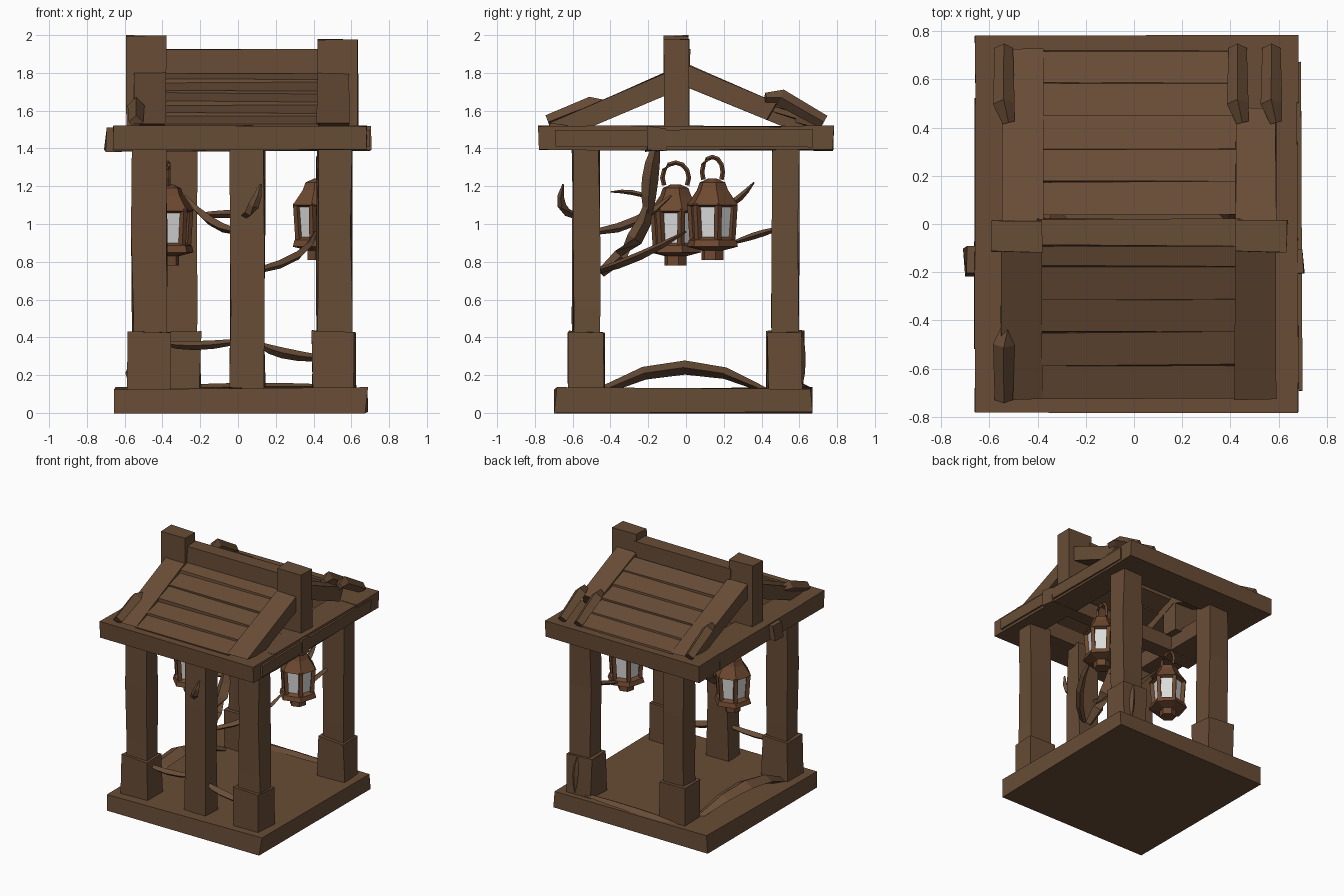
import bpy, bmesh, math, random
from mathutils import Vector

if "Cube" in bpy.data.objects:
    bpy.data.objects.remove(bpy.data.objects["Cube"])

random.seed(4)


def material(name, rgb):
    m = bpy.data.materials.new(name)
    m.diffuse_color = (*rgb, 1)
    m.use_nodes = True
    m.node_tree.nodes["Principled BSDF"].inputs["Base Color"].default_value = m.diffuse_color
    return m


WOOD = material("brown wood", (0.138, 0.073, 0.037))
COPPER = material("copper brown", (0.155, 0.066, 0.030))
GLASS = material("pale glass", (0.70, 0.71, 0.70))


def skin(name, rings, mat=WOOD, jitter=0.0):
    """Join rings of points into a closed, slightly uneven solid."""
    bm = bmesh.new()
    vs = [[bm.verts.new(p) for p in r] for r in rings]
    n = len(rings[0])
    for a, b in zip(vs, vs[1:]):
        for i in range(n):
            j = (i + 1) % n
            bm.faces.new((a[i], a[j], b[j], b[i]))
    bm.faces.new(vs[0])
    bm.faces.new(vs[-1])
    for v in bm.verts:
        v.co += Vector([random.uniform(-jitter, jitter) for _ in range(3)])
    bmesh.ops.recalc_face_normals(bm, faces=bm.faces)
    me = bpy.data.meshes.new(name)
    bm.to_mesh(me)
    bm.free()
    me.materials.append(mat)
    ob = bpy.data.objects.new(name, me)
    bpy.context.collection.objects.link(ob)


def box(name, x0, x1, y0, y1, z0, z1, jitter=0.004, cuts=1):
    heights = [z0 + (z1 - z0) * i / cuts for i in range(cuts + 1)]
    skin(name, [[(x0, y0, h), (x1, y0, h), (x1, y1, h), (x0, y1, h)] for h in heights], WOOD, jitter)


def prism(name, x0, x1, profile):
    skin(name, [[(x, y, z) for y, z in profile] for x in (x0, x1)], WOOD, 0.005)


def tube(name, pts, radii, mat=WOOD, flat=1.0):
    """Four-sided tube through the points."""
    rings = []
    for i, p in enumerate(pts):
        d = (pts[min(i + 1, len(pts) - 1)] - pts[max(i - 1, 0)]).normalized()
        u = d.cross(Vector((0, 0, 1)) if abs(d.z) < 0.8 else Vector((0, 1, 0))).normalized()
        w = d.cross(u) * flat
        rings.append([p + radii[i] * q for q in (u, w, -u, -w)])
    skin(name, rings, mat)


def vine(name, a, b, c, r, tip=0.2, flat=0.8):
    """Branch curving from a towards b to c, thickest near its middle."""
    a, b, c = Vector(a), Vector(b), Vector(c)
    ts = [i / 4 for i in range(5)]
    tube(name, [a * (1 - t) ** 2 + b * 2 * t * (1 - t) + c * t * t for t in ts],
         [r * (0.6 + (tip - 0.6) * t + 2 * t * (1 - t)) for t in ts], flat=flat)


def lathe(name, c, prof, mat):
    angles = [math.pi * (k + .25) / 3 for k in range(6)]
    skin(name, [[c + Vector((r * math.cos(a), r * math.sin(a), z)) for a in angles]
                for r, z in prof], mat)


# floor slab
box("floor", -.65, .68, -.69, .665, 0, .13, .01)

# posts and their footings
for name, x, y in (("front_left", -.56, -.60), ("front_middle", -.04, -.60), ("front_right", .42, -.60),
                   ("back_left", -.40, .455), ("back_right", .42, .455)):
    box(name + "_post", x, x + .18, y, y + .14, .13, 1.40, .007, 3)
    if name != "front_middle":
        box(name + "_footing", x - .023, x + .2, y - .025, y + .165, .12, .43, .008)

# beam frame under the roof, with a tie beam across
for name, s in (("front", -1), ("back", 1)):
    box(name + "_beam", -.66, .68, s * .78, s * .50, 1.39, 1.52)
for name, s in (("left", -1), ("right", 1)):
    box(name + "_beam", .01 + s * .67, .01 + s * .45, -.52, .52, 1.392, 1.518)
box("tie_beam", -.70, .70, -.21, -.10, 1.385, 1.515, .01)
box("right_beam_splinter", .67, .695, -.69, .67, 1.41, 1.50)

# king posts and ridge
box("left_king_post", -.59, -.38, -.115, .015, 1.50, 1.997)
box("right_king_post", .42, .635, -.115, .015, 1.50, 1.978)
box("ridge_beam", -.40, .44, -.09, .02, 1.80, 1.925)

for side, s in (("front", -1), ("back", 1)):
    # rafters with splintered feet; the back right one is broken short
    for lr, x in (("left", -.55), ("right", .42)):
        end, foot = .73, .52
        if (side, lr) == ("back", "right"):
            end, foot = .48, .43
        prism(f"{side}_{lr}_rafter", x, x + .17, [(0, 1.85), (s * end, 1.85 - .438 * end),
                                                  (s * foot, 1.73 - .423 * foot), (0, 1.73)])
        for k in ((0, 1) if end < .5 else (0,) if lr == "left" else ()):
            px = x + .01 + .14 * k
            top = 1.67 if s > 0 else 1.63
            tube(f"{side}_{lr}_splinter_{k}", [Vector((px + .02, s * .42, top)), Vector((px, s * .5, top)),
                                               Vector((px, s * .73, 1.54))], [.025, .045, .038])
    # overlapping roof boards
    for i in range(5):
        a, b = .04 + .136 * i, .176 + .136 * i
        za, zb = 1.825 - .43 * a, 1.84 - .43 * b
        prism(f"{side}_roof_board_{i}", -.39, .43,
              [(s * a, za), (s * b, zb), (s * b, zb - .035), (s * a, za - .035)])

# hanging lanterns
for name, c, size in (("left_lantern", Vector((-.37, -.055, 0)), .07),
                      ("right_lantern", Vector((.425, .14, .03)), .055)):
    lathe(name + "_tray", c, [(.06, .78), (.06, .83), (.14, .85), (.13, .885), (.10, .90)], COPPER)
    lathe(name + "_glass", c, [(.098, .89), (.112, 1.07)], GLASS)
    for k in range(6):
        a = math.pi * (k + .25) / 3
        out = Vector((math.cos(a), math.sin(a), 0))
        tube(f"{name}_bar_{k}", [c + out * .105 + Vector((0, 0, .88)),
                                 c + out * .118 + Vector((0, 0, 1.08))], [.02, .02], COPPER)
    lathe(name + "_cap", c, [(.10, 1.055), (.14, 1.07), (.085, 1.15), (.07, 1.19), (.025, 1.21)], COPPER)
    loop = [c + Vector((0, -size * math.cos(a), 1.245 + .08 * math.sin(a)))
            for a in [math.pi * (k - 1) / 6 for k in range(9)]]
    tube(name + "_handle", loop, [.012] * 9, COPPER)

# vines and branches
vine("hanging_vine_top", (.05, -.16, 1.40), (.05, -.2, 1.25), (.04, -.20, 1.05), .05, .6)
vine("hanging_vine_end", (.04, -.20, 1.1), (.04, -.22, .92), (.06, -.45, .74), .05, .6)
vine("right_branch", (.09, -.47, .75), (.38, -.25, .81), (.41, .0, .96), .032)
vine("left_branch", (-.01, -.47, .96), (-.15, -.25, .98), (-.28, -.08, 1.15), .035)
vine("left_twig", (-.20, -.20, 1.05), (-.05, -.22, 1.05), (.04, -.20, 1.06), .022, .8)
vine("front_twig", (.03, -.58, 1.04), (.09, -.70, 1.07), (.12, -.65, 1.21), .032)
vine("vine_twig", (.04, -.20, 1.14), (.03, -.28, 1.18), (.03, -.40, 1.17), .018)
vine("back_branch", (.45, .47, .97), (.43, .36, .94), (.42, .22, .89), .025)
vine("lantern_twig", (.43, .22, 1.10), (.43, .28, 1.12), (.43, .36, 1.22), .025)
vine("front_left_rail", (-.40, -.54, .37), (-.25, -.55, .34), (-.02, -.53, .375), .025, .8)
vine("front_right_rail", (.12, -.55, .36), (.20, -.54, .31), (.42, -.53, .29), .03, .8)
vine("arched_root", (-.52, -.44, .12), (-.56, .0, .36), (-.40, .42, .12), .075, .4, .5)
vine("back_root", (-.35, .61, .13), (0, .62, .14), (.45, .60, .14), .04, .6, .5)
vine("back_post_root", (.54, .60, .13), (.54, .615, .28), (.52, .605, .42), .03, .5)
